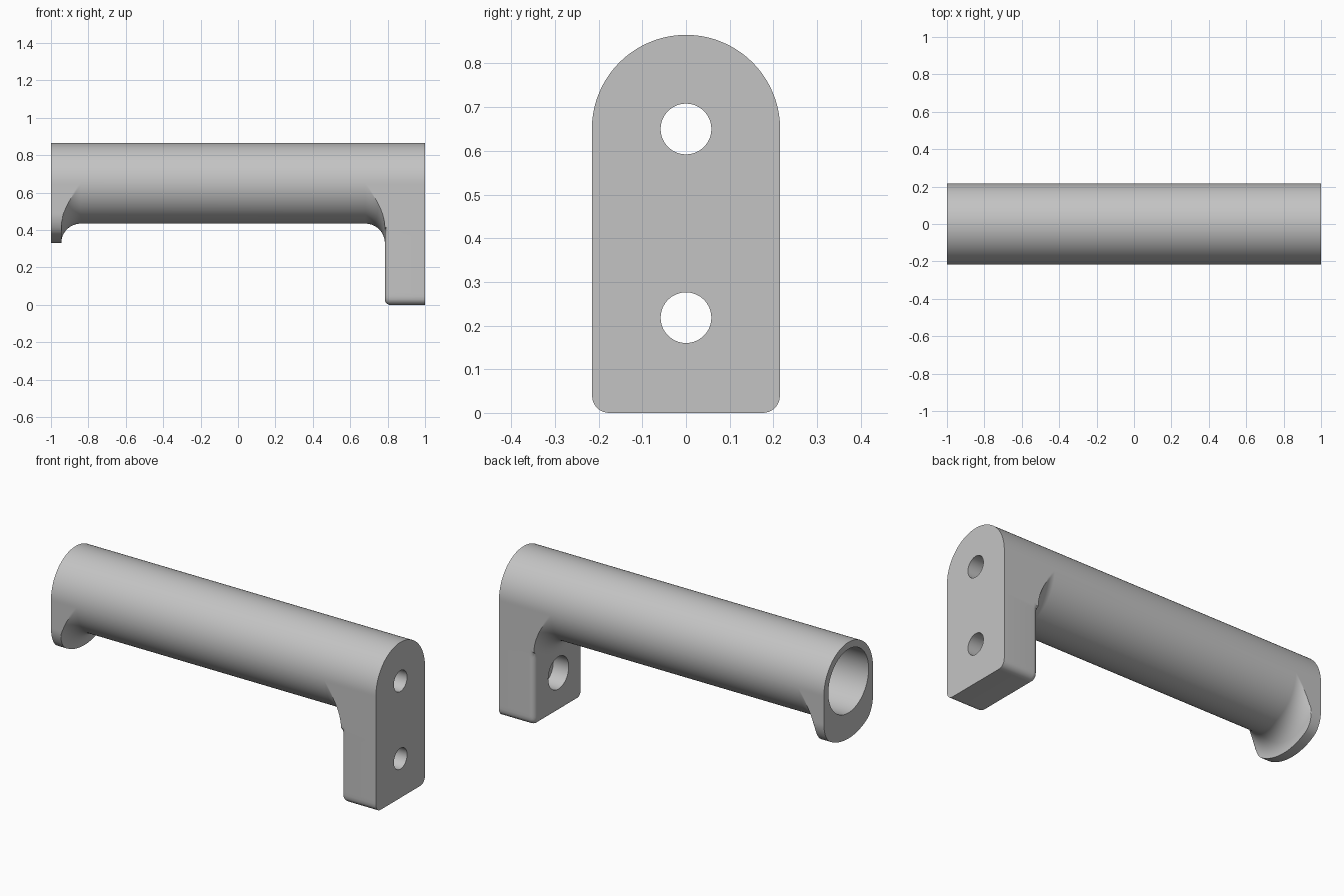
import bpy, bmesh
from math import sin, cos, acos, pi, radians, hypot

if "Cube" in bpy.data.objects:
    bpy.data.objects.remove(bpy.data.objects["Cube"])

W = 0.2155            # tube radius and half width of the post
AXIS = 0.65           # height of the tube axis
FLARE = 0.32          # outer radius of the flared ends
FILLET = FLARE - W
FLANGE_X, POST_X, WALL_X = -0.945, 0.785, 0.88
BORE, HOLE, SINK = 0.177, 0.058, 0.09

grey = bpy.data.materials.new("satin grey")
grey.use_nodes = True
grey.diffuse_color = (0.55, 0.55, 0.55, 1)
grey.node_tree.nodes["Principled BSDF"].inputs["Base Color"].default_value = grey.diffuse_color


def reach(t, bottom, rounding, inset=0.0):
    """Distance from the axis to a straight-sided outline at angle t."""
    if sin(t) >= -1e-9:
        return W
    lo, hi = 0.0, 1.0
    for _ in range(40):
        m = (lo + hi) / 2
        y, z = m * cos(t), m * sin(t)
        a, b = abs(y) - W + inset, bottom(y, z) + inset
        k = max(rounding - inset, 0.005)
        d = min(-k, max(a, b)) + hypot(max(a + k, 0), max(b + k, 0))
        lo, hi = (m, hi) if d < 0 else (lo, m)
    return lo


def flange_clip(t):
    return reach(t, lambda y, z: hypot(y, z) - FLARE, 0.05)


def post_clip(t, inset=0.0):
    return reach(t, lambda y, z: -z - AXIS, 0.04, inset)


# Angles around the axis, denser at the flare and the post corners
edge = acos(W / FLARE)
flare_steps = [edge * i / 28 for i in range(29)]
down = list(flare_steps)
for end, n in ((radians(67), 8), (radians(76), 16), (pi / 2, 8)):
    start = down[-1]
    down += [start + (end - start) * i / n for i in range(1, n + 1)]
angles = [pi * i / 72 for i in range(73)]
angles += [pi + t for t in down[1:]] + [-t for t in reversed(down[1:-1])]

# Sections along the tube, each a position and a radius for every angle
sections = []


def add(x, radius):
    sections.append((x, [radius(t) for t in angles]))


def flare(x_face, direction, steps, clip):
    for s in steps:
        r = W / cos(s)
        u = max(FILLET ** 2 - (FILLET - (r - W)) ** 2, 0) ** 0.5
        add(x_face + direction * (FILLET - u), lambda t: min(r, clip(t)))


add(WALL_X, lambda t: BORE)
add(-1, lambda t: BORE)
add(-1, flange_clip)
flare(FLANGE_X, 1, reversed(flare_steps), flange_clip)
flare(POST_X, -1, flare_steps, post_clip)
ROUND = 0.03
for i in range(9):    # rounded inner rim of the post
    a = pi / 2 * i / 8
    inset = ROUND * (1 - sin(a))
    add(POST_X + ROUND * (1 - cos(a)),
        lambda t: max(min(FLARE, post_clip(t)), post_clip(t, inset)))
add(1, post_clip)
add(1, lambda t: HOLE)
add(WALL_X, lambda t: HOLE)

# Handle body: a closed loop of sections
bm = bmesh.new()
rings = [[bm.verts.new((x, r * cos(t), AXIS + r * sin(t))) for r, t in zip(radii, angles)]
         for x, radii in sections]


def on_crease(v):
    return abs(abs(v.co.y) - W) < 1e-5 and v.co.z < AXIS


n = len(angles)
for i, ring in enumerate(rings):
    nxt = rings[(i + 1) % len(rings)]
    x0, x1 = ring[0].co.x, nxt[0].co.x
    flared = 0 < abs(x1 - x0) < FILLET
    for j in range(n):
        k = (j + 1) % n
        a, b, c, d = ring[j], ring[k], nxt[k], nxt[j]
        count = [on_crease(v) for v in (a, b, c, d)]
        if flared and sum(count) == 3:
            # split along the line where the flare meets the flat side
            if count[0] and count[2]:
                bm.faces.new((a, b, c)), bm.faces.new((a, c, d))
            else:
                bm.faces.new((a, b, d)), bm.faces.new((b, c, d))
        else:
            bm.faces.new((a, b, c, d))
bmesh.ops.remove_doubles(bm, verts=bm.verts, dist=1e-5)
bmesh.ops.dissolve_degenerate(bm, edges=bm.edges, dist=1e-6)
bmesh.ops.recalc_face_normals(bm, faces=bm.faces)
mesh = bpy.data.meshes.new("handle_body")
bm.to_mesh(mesh)
bm.free()
mesh.materials.append(grey)
body = bpy.data.objects.new("handle_body", mesh)
bpy.context.collection.objects.link(body)

# Lower screw hole with a wider recess on the inner side
cutters = []
for name, radius, x0, x1 in (("screw_hole_cutter", HOLE, 0.7, 1.1),
                             ("recess_cutter", SINK, 0.7, WALL_X)):
    bpy.ops.mesh.primitive_cylinder_add(vertices=64, radius=radius, depth=x1 - x0,
                                        location=((x0 + x1) / 2, 0, 0.218),
                                        rotation=(0, pi / 2, 0))
    cutter = bpy.context.object
    cutter.name = name
    cutter.hide_render = True
    cutter.data.materials.append(grey)
    cutters.append(cutter)
    mod = body.modifiers.new(name, 'BOOLEAN')
    mod.operation, mod.solver, mod.object = 'DIFFERENCE', 'EXACT', cutter

bpy.ops.object.select_all(action='DESELECT')
body.select_set(True)
bpy.context.view_layer.objects.active = body
for mod in list(body.modifiers):
    bpy.ops.object.modifier_apply(modifier=mod.name)
for cutter in cutters:
    bpy.data.objects.remove(cutter)
bpy.ops.object.shade_smooth_by_angle(angle=radians(30))
